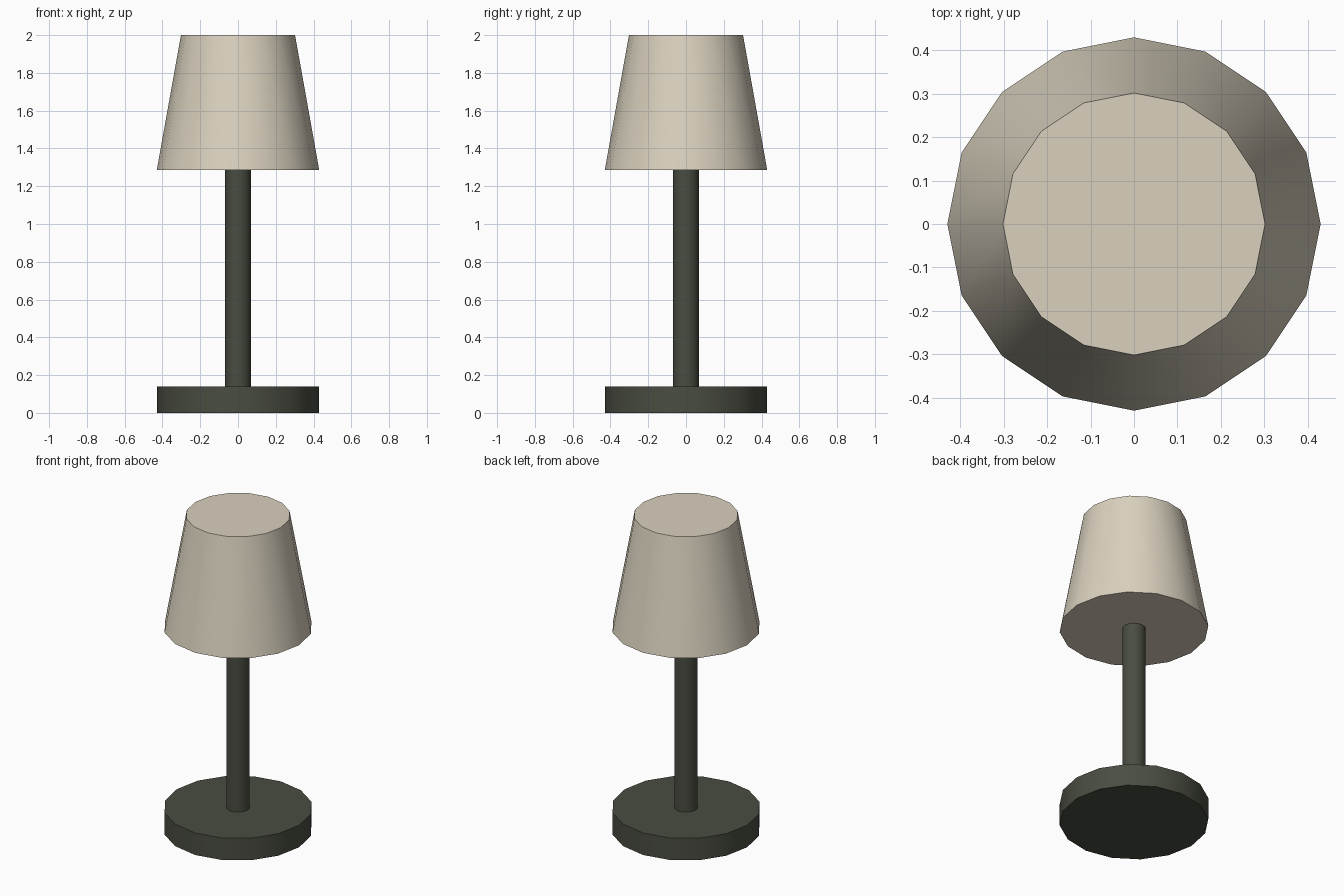
import bpy
import math

if "Cube" in bpy.data.objects:
    bpy.data.objects.remove(bpy.data.objects["Cube"])


def material(name, color):
    mat = bpy.data.materials.new(name)
    mat.diffuse_color = color
    mat.use_nodes = True
    mat.node_tree.nodes["Principled BSDF"].inputs["Base Color"].default_value = mat.diffuse_color
    return mat


def turned_part(name, r_bottom, r_top, z0, z1, mat):
    """Closed 16-sided cone or cylinder with smooth sides and crisp rims."""
    bpy.ops.mesh.primitive_cone_add(
        vertices=16, radius1=r_bottom, radius2=r_top,
        depth=z1 - z0, location=(0, 0, (z0 + z1) / 2))
    obj = bpy.context.object
    obj.name = name
    obj.data.materials.append(mat)
    bpy.ops.object.shade_smooth_by_angle(angle=math.radians(40))
    return obj


dark = material("dark_metal", (0.067, 0.074, 0.053, 1))
cream = material("cream_fabric", (0.70, 0.64, 0.52, 1))

# Round foot
turned_part("base", 0.43, 0.43, 0.0, 0.14, dark)
# Upright
turned_part("stem", 0.068, 0.068, 0.14, 1.286, dark)
# Tapered closed shade
turned_part("lampshade", 0.43, 0.302, 1.286, 2.0, cream)
